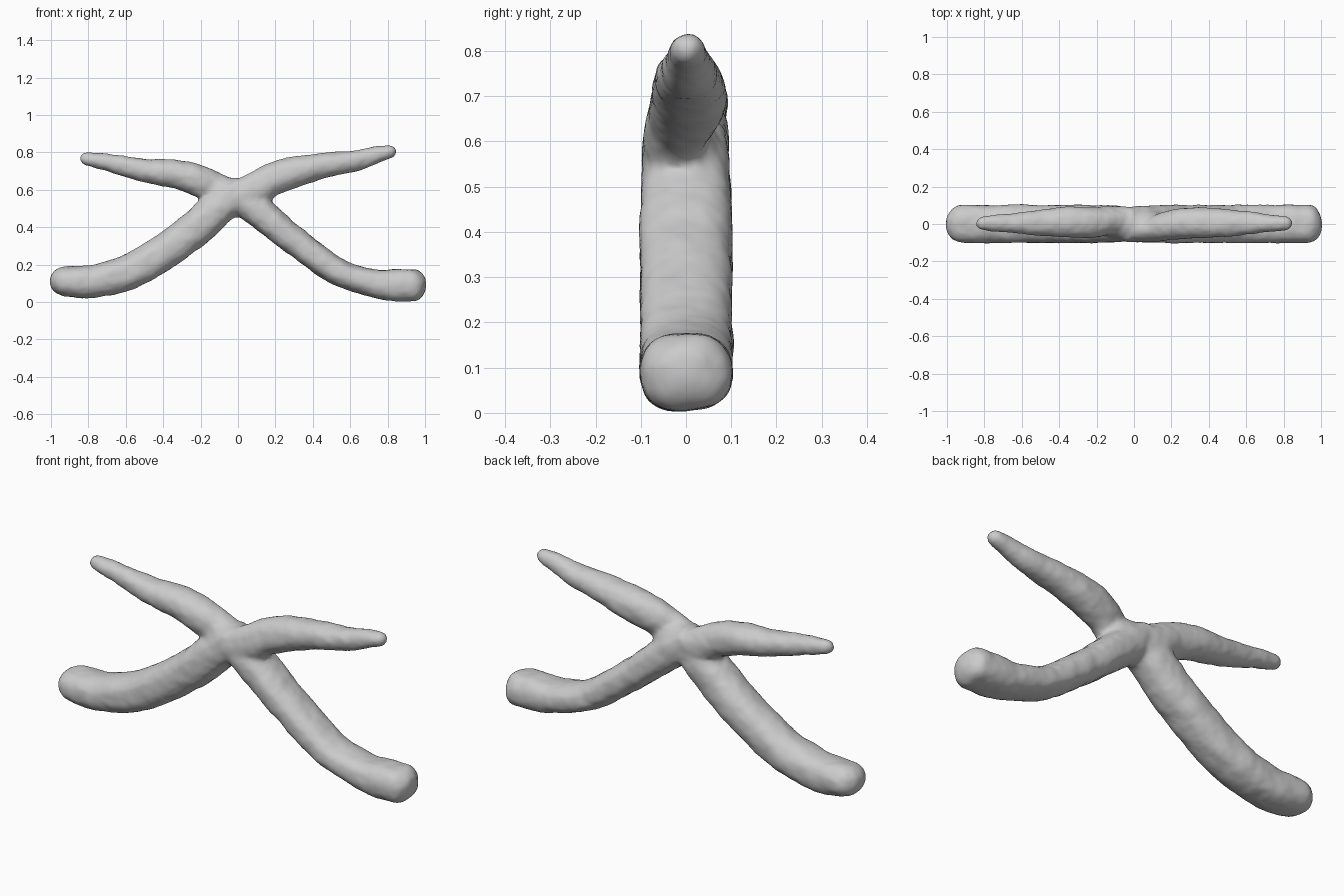
import bpy, bmesh, math
from mathutils import Vector

if "Cube" in bpy.data.objects:
    bpy.data.objects.remove(bpy.data.objects["Cube"])

SIDES = 28


def spline(pts, t):
    # Catmull-Rom through tuples (x, y, z, half thickness, half depth)
    n = len(pts) - 1
    i = min(int(t * n), n - 1)
    f = t * n - i
    p = [pts[max(0, min(n, i + k))] for k in (-1, 0, 1, 2)]
    return [0.5 * (2 * b + (c - a) * f + (2 * a - 5 * b + 4 * c - d) * f * f
                   + (3 * b - a - 3 * c + d) * f ** 3) for a, b, c, d in zip(*p)]


def power(v, e):
    return math.copysign(abs(v) ** e, v)


def limb(bm, pts, cap, square):
    # Loft rounded sections along the path, then close with a domed tip
    steps = 50
    st = [spline(pts, i / steps) for i in range(steps + 1)]
    secs = []
    for i, s in enumerate(st):
        a, b = st[max(0, i - 1)], st[min(steps, i + 1)]
        tan = Vector((b[0] - a[0], 0, b[2] - a[2])).normalized()
        secs.append((Vector(s[:3]), tan, s[3], s[4]))
    c, tan, rn, ry = secs[-1]
    for k in range(1, 9):
        ang = k / 8 * math.radians(86)
        q = math.cos(ang) ** 0.85
        secs.append((c + tan * cap * math.sin(ang), tan, rn * q, ry * q))
    rings = []
    for c, tan, rn, ry in secs:
        nor = Vector((-tan.z, 0, tan.x))
        ring = []
        for j in range(SIDES):
            a = 2 * math.pi * j / SIDES
            ring.append(bm.verts.new(c + nor * rn * power(math.cos(a), square)
                                     + Vector((0, ry * power(math.sin(a), square), 0))))
        rings.append(ring)
    for r0, r1 in zip(rings, rings[1:]):
        for j in range(SIDES):
            k = (j + 1) % SIDES
            bm.faces.new((r0[j], r0[k], r1[k], r1[j]))
    bm.faces.new(rings[0][::-1])
    bm.faces.new(rings[-1])


bm = bmesh.new()

# Lower left leg
limb(bm, [(0, 0, .59, .08, .09), (-.12, 0, .49, .095, .098), (-.25, 0, .375, .096, .102),
          (-.4, 0, .265, .095, .102), (-.58, 0, .162, .094, .102), (-.75, 0, .115, .088, .102),
          (-.83, 0, .107, .088, .102), (-.91, 0, .11, .08, .102)], .095, .85)
# Lower right leg
limb(bm, [(-.05, 0, .61, .07, .09), (.08, 0, .51, .085, .098), (.2, 0, .41, .08, .102),
          (.3, 0, .33, .076, .102), (.42, 0, .237, .074, .102), (.56, 0, .148, .07, .102),
          (.7, 0, .107, .072, .102), (.81, 0, .09, .083, .102), (.93, 0, .09, .087, .102)], .075, .82)
# Upper right arm, joined toward the front
limb(bm, [(-.04, -.02, .55, .09, .075), (.08, -.03, .595, .092, .065), (.17, -.01, .65, .087, .078),
          (.28, .005, .69, .084, .083), (.4, .008, .718, .074, .08), (.5, .005, .737, .065, .072),
          (.6, .005, .75, .057, .062), (.7, .005, .775, .05, .05), (.8, .003, .803, .036, .04)],
     .045, .95)
# Upper left arm, joined toward the back
limb(bm, [(0, .01, .55, .09, .08), (-.12, .02, .605, .085, .075), (-.2, .01, .645, .085, .08),
          (-.3, .01, .677, .08, .083), (-.4, .01, .692, .071, .08), (-.5, .006, .703, .062, .07),
          (-.6, .005, .723, .056, .058), (-.7, .005, .747, .046, .048), (-.8, .003, .765, .037, .038)],
     .045, .95)
# Central junction
core = bmesh.ops.create_uvsphere(bm, u_segments=24, v_segments=16, radius=1)['verts']
for v in core:
    v.co = Vector((v.co.x * .19 - .01, v.co.y * .09, v.co.z * .105 + .56))

bmesh.ops.recalc_face_normals(bm, faces=bm.faces)
mesh = bpy.data.meshes.new("branching_body")
bm.to_mesh(mesh)
bm.free()
body = bpy.data.objects.new("branching_body", mesh)
bpy.context.collection.objects.link(body)

# Fuse the limbs into one soft skin
fuse = body.modifiers.new("fuse", 'REMESH')
fuse.mode = 'VOXEL'
fuse.voxel_size = 0.012
fuse.use_smooth_shade = True
soft = body.modifiers.new("soften", 'SMOOTH')
soft.factor = 0.5
soft.iterations = 8

# Slight hand-shaped lumpiness
lumps = bpy.data.textures.new("lumps", 'CLOUDS')
lumps.noise_scale = 0.09
disp = body.modifiers.new("lumps", 'DISPLACE')
disp.texture = lumps
disp.strength = 0.012
disp.mid_level = 0.45
